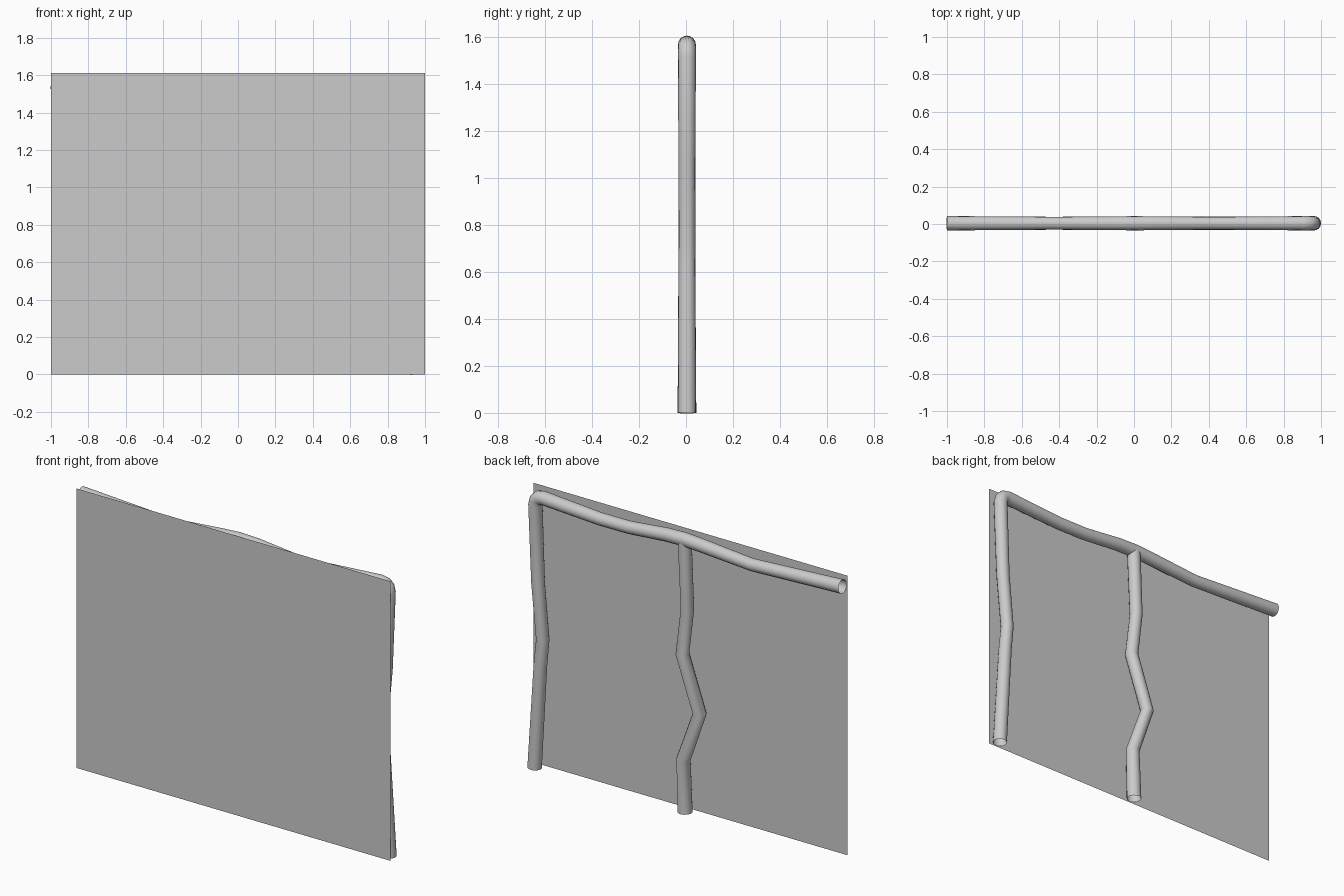
import bpy

if "Cube" in bpy.data.objects:
    bpy.data.objects.remove(bpy.data.objects["Cube"])


def pipe(name, points, depth=0.037, y=0.004):
    """Open-ended tube through (x, z, radius factor) points."""
    cu = bpy.data.curves.new(name, 'CURVE')
    cu.dimensions = '3D'
    cu.bevel_depth = depth
    cu.bevel_resolution = 6
    cu.use_fill_caps = False
    sp = cu.splines.new('POLY')
    sp.points.add(len(points) - 1)
    for p, (x, z, r) in zip(sp.points, points):
        p.co = (x, y, z, 1)
        p.radius = r
    sp.use_smooth = True
    ob = bpy.data.objects.new(name, cu)
    bpy.context.collection.objects.link(ob)
    # turn into a mesh with smooth sides
    bpy.ops.object.select_all(action='DESELECT')
    ob.select_set(True)
    bpy.context.view_layer.objects.active = ob
    bpy.ops.object.convert(target='MESH')
    bpy.ops.object.shade_smooth_by_angle(angle=0.6)


# flat front sheet
me = bpy.data.meshes.new("front_panel")
me.from_pydata([(-1, -0.042, 0), (1, -0.042, 0), (1, -0.042, 1.61), (-1, -0.042, 1.61)],
               [], [(0, 1, 2, 3)])
bpy.context.collection.objects.link(bpy.data.objects.new("front_panel", me))

# side post bending over into the wavy top rail
pipe("side_post_and_top_rail", [
    (0.962, 0, 1.04), (0.925, 0.6, 0.98), (0.91, 0.75, 0.96), (0.94, 1.07, 0.98),
    (0.957, 1.515, 1.03), (0.95, 1.545, 1.03), (0.935, 1.56, 1.03), (0.905, 1.565, 1.03),
    (0.54, 1.542, 0.95), (0.355, 1.543, 0.94), (0.12, 1.565, 1.0), (0.0, 1.568, 1.02),
    (-0.1, 1.562, 1.0), (-0.424, 1.537, 0.93), (-1.0, 1.565, 1.04)])

# crooked middle post
pipe("middle_post", [
    (0.003, 0, 1.08), (0.013, 0.3, 1.02), (-0.09, 0.59, 0.99), (0.02, 0.906, 0.99),
    (-0.012, 1.17, 0.96), (0.005, 1.56, 1.0)])
